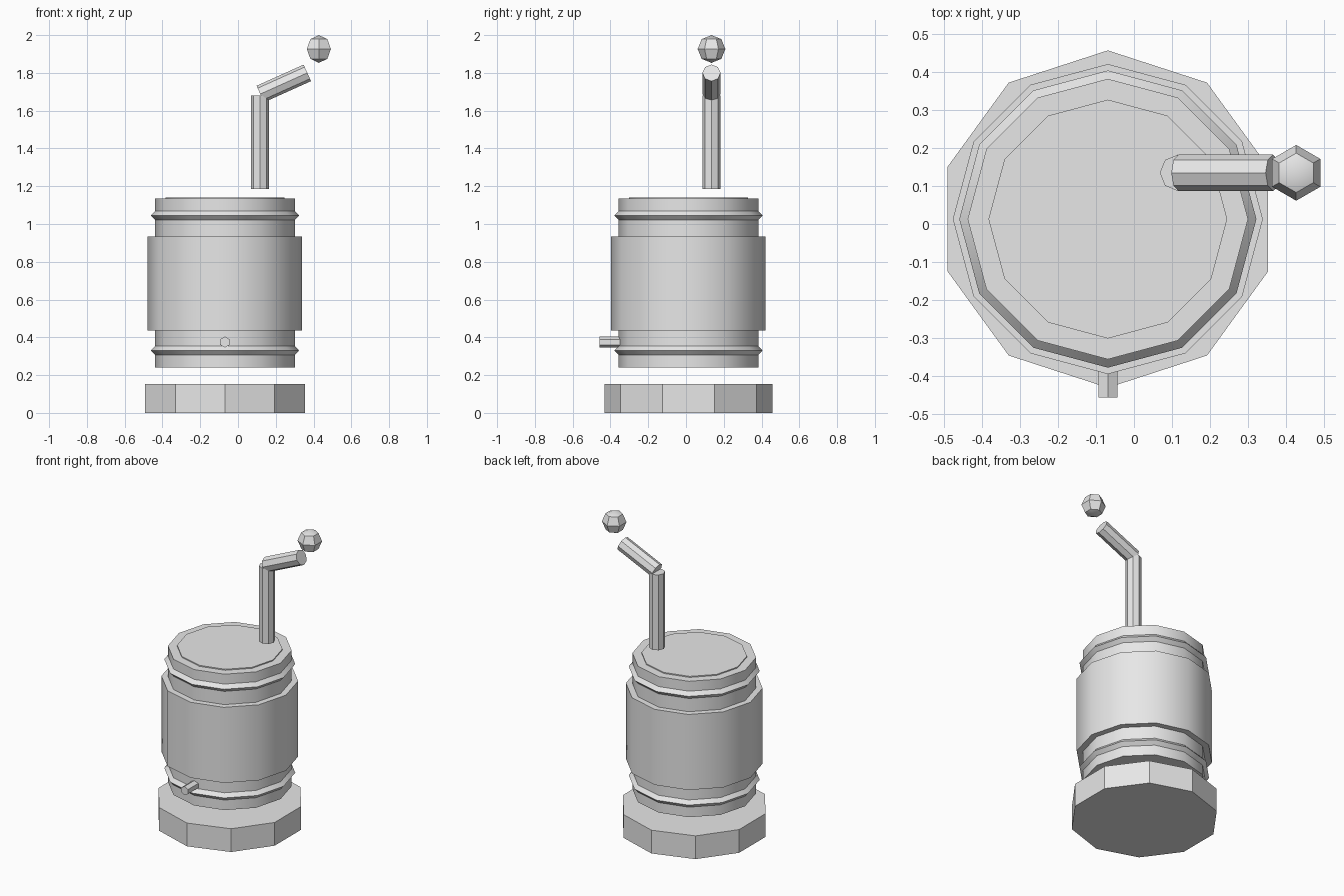
import bpy, bmesh, math
from mathutils import Vector

cube = bpy.data.objects.get("Cube")
if cube:
    bpy.data.objects.remove(cube, do_unlink=True)

# Single plain grey material
grey = bpy.data.materials.new("plain_grey")
grey.use_nodes = True
colour = (0.8, 0.8, 0.8, 1.0)
grey.diffuse_color = colour
grey.node_tree.nodes["Principled BSDF"].inputs["Base Color"].default_value = colour


def lathe(name, profile, sides, origin, start=90, rotation=(0, 0, 0), ring=False):
    """Turn (radius, height) points round z; start is the first corner's angle."""
    bm = bmesh.new()
    rows = []
    for radius, height in profile:
        angles = [math.radians(start) + math.tau * i / sides for i in range(sides)]
        rows.append([bm.verts.new((radius * math.cos(a), radius * math.sin(a), height))
                     for a in angles])
    pairs = list(zip(rows, rows[1:]))
    if ring:
        pairs.append((rows[-1], rows[0]))
    for low, high in pairs:
        for i in range(sides):
            j = (i + 1) % sides
            bm.faces.new((low[i], low[j], high[j], high[i]))
    if not ring:
        for row, (radius, _) in ((rows[0], profile[0]), (rows[-1], profile[-1])):
            if radius > 0:
                bm.faces.new(row)
    bmesh.ops.remove_doubles(bm, verts=bm.verts, dist=0.0001)
    bmesh.ops.recalc_face_normals(bm, faces=bm.faces)
    mesh = bpy.data.meshes.new(name)
    bm.to_mesh(mesh)
    bm.free()
    mesh.materials.append(grey)
    obj = bpy.data.objects.new(name, mesh)
    obj.location = origin
    obj.rotation_euler = rotation
    bpy.context.collection.objects.link(obj)
    bpy.ops.object.select_all(action="DESELECT")
    obj.select_set(True)
    bpy.context.view_layer.objects.active = obj
    bpy.ops.object.shade_smooth_by_angle(angle=math.radians(32))
    return obj


def cylinder(name, radius, bottom, top, sides, origin, **options):
    return lathe(name, [(radius, bottom), (radius, top)], sides, origin, **options)


axis = Vector((-0.069, 0.013, 0))

# Base and barrel
cylinder("base", 0.445, 0, 0.153, 10, axis)
cylinder("barrel", 0.37, 0.24, 1.134, 12, axis)
cylinder("barrel_band", 0.409, 0.437, 0.934, 12, axis)
cylinder("lid", 0.315, 1.12, 1.141, 12, axis)

# Raised hoops with a diamond section
for name, height in (("lower_hoop", 0.33), ("upper_hoop", 1.045)):
    section = [(0.346, 0), (0.369, -0.025), (0.392, 0), (0.369, 0.025)]
    lathe(name, section, 12, axis + Vector((0, 0, height)), ring=True)

# Front spigot
cylinder("spigot", 0.029, 0, 0.12, 6, (axis.x, -0.338, 0.375),
         rotation=(math.radians(90), 0, 0))

# Upright pipe and slanted arm
pipe_y = 0.135
cylinder("upright_pipe", 0.048, 1.185, 1.68, 8, (0.116, pipe_y, 0))
arm_start = Vector((0.118, pipe_y, 1.688))
arm = Vector((0.367, pipe_y, 1.80)) - arm_start
cylinder("slanted_arm", 0.048, 0, arm.length, 8, arm_start,
         rotation=(0, math.atan2(arm.x, arm.z), 0))

# Floating knob
knob_radius = 0.0735
latitudes = [math.radians(a) for a in (-90, -45, 0, 45, 90)]
knob_profile = [(knob_radius * max(0, round(math.cos(a), 6)), knob_radius * math.sin(a))
                for a in latitudes]
lathe("knob", knob_profile, 6, (0.428, pipe_y, 2 - knob_radius))
